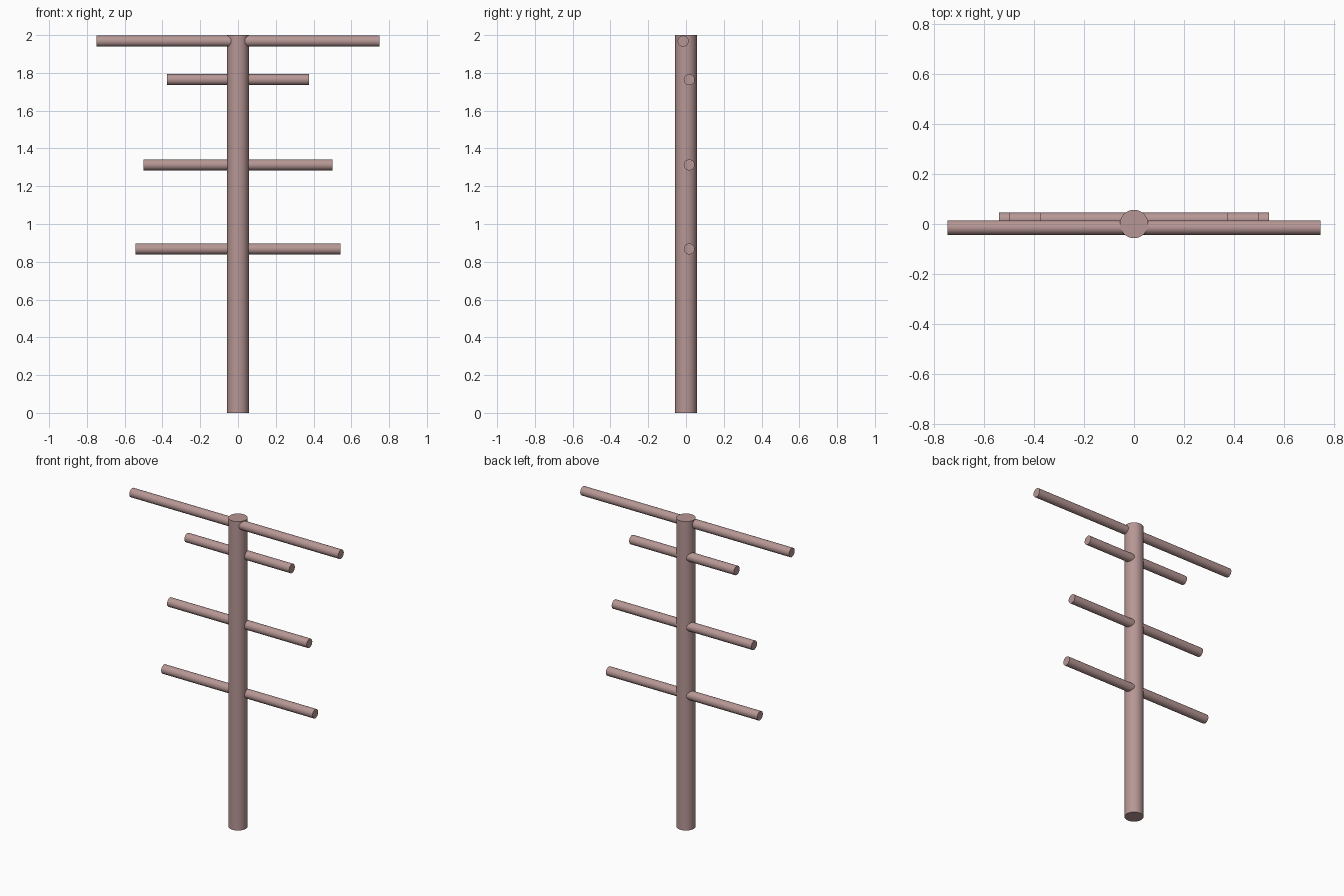
import bpy
import math

if "Cube" in bpy.data.objects:
    bpy.data.objects.remove(bpy.data.objects["Cube"])


def rod(name, radius, length, location, rotation=(0, 0, 0)):
    """Smooth capped cylinder with sharp end rims."""
    bpy.ops.mesh.primitive_cylinder_add(vertices=32, radius=radius, depth=length,
                                        location=location, rotation=rotation)
    ob = bpy.context.object
    ob.name = name
    bpy.ops.object.shade_smooth_by_angle(angle=math.radians(30))
    ob.data.materials.append(wood)
    return ob


wood = bpy.data.materials.new("dusty_brown")
wood.diffuse_color = (0.47, 0.31, 0.30, 1)
wood.use_nodes = True
wood.node_tree.nodes["Principled BSDF"].inputs["Base Color"].default_value = wood.diffuse_color

# Upright pole
rod("pole", 0.057, 2.0, (0, 0, 1.0))

# Crossbars through the pole: name, half length, y offset, height
crossbars = [
    ("top_crossbar", 0.748, -0.015, 1.968),
    ("upper_crossbar", 0.375, 0.017, 1.764),
    ("middle_crossbar", 0.50, 0.017, 1.313),
    ("lower_crossbar", 0.542, 0.017, 0.868),
]
for name, half, y, z in crossbars:
    rod(name, 0.029, half * 2, (0, y, z), (0, math.pi / 2, 0))
